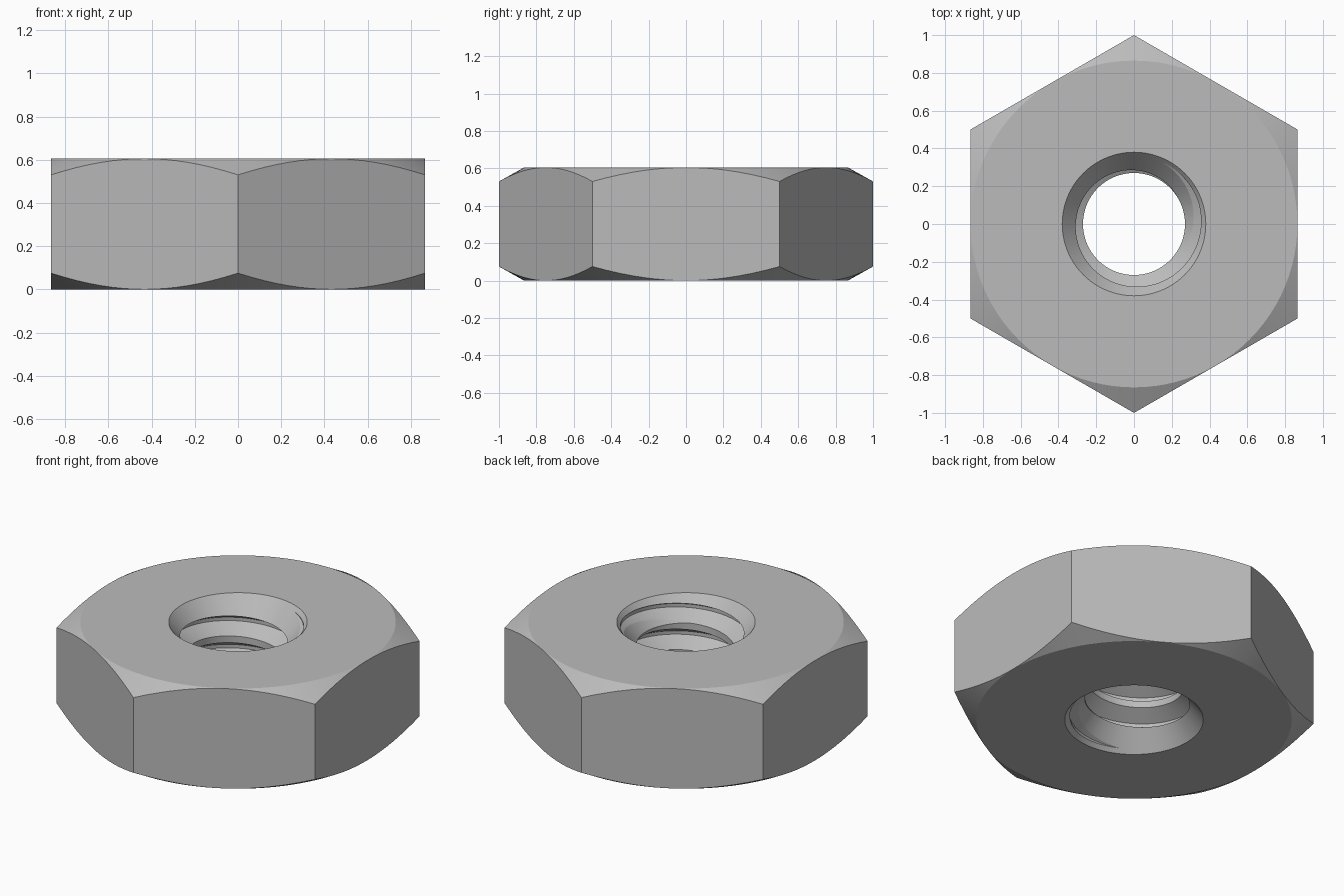
import bpy
import bmesh
from math import sin, cos, pi, radians

HEIGHT = 0.606
FLAT_RADIUS = 0.865     # where the chamfer cone meets the end faces
MOUTH, CREST, ROOT = 0.38, 0.27, 0.36
PITCH = 0.165
SINK_SLOPE = 1.2        # countersink depth per unit of radius

cube = bpy.data.objects.get("Cube")
if cube:
    bpy.data.objects.remove(cube, do_unlink=True)

steel = bpy.data.materials.new("grey steel")
steel.use_nodes = True
GREY = (0.5, 0.5, 0.5, 1)
steel.diffuse_color = GREY
steel.node_tree.nodes["Principled BSDF"].inputs["Base Color"].default_value = GREY


def loft(name, rings, triangulate=False):
    """Closed solid skinned through rings of equal point count."""
    bm = bmesh.new()
    loops = [[bm.verts.new(p) for p in ring] for ring in rings]
    n = len(loops[0])
    for a, b in zip(loops, loops[1:]):
        for i in range(n):
            j = (i + 1) % n
            bm.faces.new((a[i], a[j], b[j], b[i]))
    bm.faces.new(loops[0][::-1])
    bm.faces.new(loops[-1])
    if triangulate:
        bmesh.ops.triangulate(bm, faces=bm.faces[:])
    bmesh.ops.recalc_face_normals(bm, faces=bm.faces[:])
    mesh = bpy.data.meshes.new(name)
    bm.to_mesh(mesh)
    bm.free()
    mesh.materials.append(steel)
    obj = bpy.data.objects.new(name, mesh)
    bpy.context.collection.objects.link(obj)
    return obj


def lathe(name, profile, sides):
    """Solid of revolution from (radius, height) pairs, a corner facing +y."""
    turn = 2 * pi / sides
    return loft(name, [[(r * cos(pi / 2 + i * turn), r * sin(pi / 2 + i * turn), z)
                        for i in range(sides)] for r, z in profile])


def carve(target, cutter, operation):
    mod = target.modifiers.new(cutter.name, 'BOOLEAN')
    mod.operation = operation
    mod.solver = 'EXACT'
    mod.object = cutter
    bpy.context.view_layer.objects.active = target
    bpy.ops.object.modifier_apply(modifier=mod.name)
    bpy.data.objects.remove(cutter, do_unlink=True)


# Hexagonal body, corners trimmed by a cone at both ends
nut = lathe("hex_nut", [(1, -0.1), (1, HEIGHT + 0.1)], 6)
rim = 1.2
drop = (rim - FLAT_RADIUS) * 0.56
chamfer = lathe("chamfer_cutter", [(FLAT_RADIUS, 0), (rim, drop),
                                   (rim, HEIGHT - drop), (FLAT_RADIUS, HEIGHT)], 96)
carve(nut, chamfer, 'INTERSECT')

# Bore, countersunk at both ends
sink = (MOUTH - CREST) * SINK_SLOPE
flare = MOUTH + 0.1 / SINK_SLOPE
bore = lathe("bore_cutter", [(flare, -0.1), (CREST, sink),
                             (CREST, HEIGHT - sink), (flare, HEIGHT + 0.1)], 96)
carve(nut, bore, 'DIFFERENCE')

# Right-handed thread groove with 60 degree flanks
steps = 80
inner = CREST - 0.02
spread = (ROOT - inner) * 0.577
section = [(ROOT, 0), (inner, spread), (inner, -PITCH / 8 - spread), (ROOT, -PITCH / 8)]
rings = []
for k in range(-5 * steps, 2 * steps + 1):
    a = 2 * pi * k / steps
    lift = HEIGHT - 0.033 + PITCH * k / steps
    rings.append([(r * cos(a), r * sin(a), z + lift) for r, z in section])
carve(nut, loft("thread_cutter", rings, triangulate=True), 'DIFFERENCE')

# Single finish and crisp edges
nut.data.materials.clear()
nut.data.materials.append(steel)
bpy.ops.object.select_all(action='DESELECT')
nut.select_set(True)
bpy.context.view_layer.objects.active = nut
bpy.ops.object.shade_smooth_by_angle(angle=radians(20))
